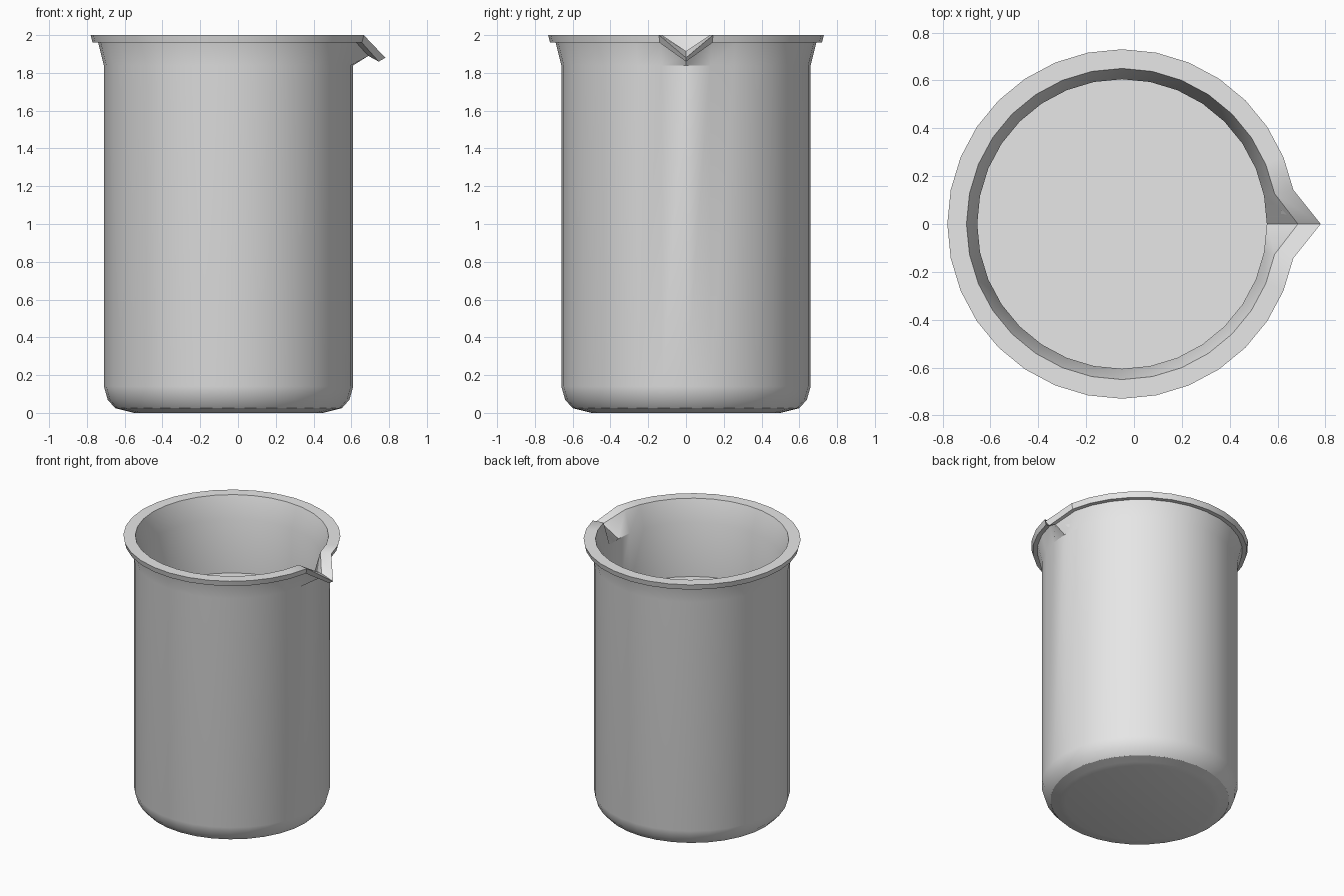
import bpy, bmesh, math
from mathutils import Vector

cube = bpy.data.objects.get("Cube")
if cube:
    bpy.data.objects.remove(cube, do_unlink=True)

SIDES = 32
CENTRE_X = -0.05

grey = bpy.data.materials.new("pale_grey")
grey.use_nodes = True
grey.diffuse_color = (0.8, 0.8, 0.8, 1)
grey.node_tree.nodes["Principled BSDF"].inputs["Base Color"].default_value = (0.8, 0.8, 0.8, 1)

# Profile from the underside, up the wall, over the rim and down to the inner surface.
# Each entry: radius, height, and the pulled-out spout point (x, z) if any.
profile = [
    (0.50, 0.0, None),
    (0.54, 0.01, None),
    (0.60, 0.025, None),
    (0.64, 0.07, None),
    (0.66, 0.14, None),
    (0.66, 1.84, None),
    (0.69, 1.96, (0.69, 1.89)),
    (0.72, 1.96, (0.745, 1.86)),
    (0.73, 2.0, (0.78, 1.88)),
    (0.65, 2.0, (0.685, 1.915)),
    (0.605, 1.84, None),
    (0.605, 1.44, None),
]


def make_ring(bm, radius, height, spout):
    ring = []
    for i in range(SIDES):
        a = math.tau * i / SIDES
        p = Vector((CENTRE_X + radius * math.cos(a), radius * math.sin(a), height))
        if i == 0 and spout:
            p = Vector((spout[0], 0, spout[1]))
        ring.append(bm.verts.new(p))
    return ring


# Beaker body with rim, spout and closed inner surface
bm = bmesh.new()
rings = [make_ring(bm, *entry) for entry in profile]
for low, high in zip(rings, rings[1:]):
    for i in range(SIDES):
        j = (i + 1) % SIDES
        bm.faces.new((low[i], low[j], high[j], high[i]))
bm.faces.new(list(reversed(rings[0])))
bm.faces.new(rings[-1])
bmesh.ops.recalc_face_normals(bm, faces=bm.faces[:])

mesh = bpy.data.meshes.new("beaker")
bm.to_mesh(mesh)
bm.free()
mesh.materials.append(grey)
beaker = bpy.data.objects.new("beaker", mesh)
bpy.context.collection.objects.link(beaker)

# Smooth walls with crisp rim edges
bpy.ops.object.select_all(action="DESELECT")
beaker.select_set(True)
bpy.context.view_layer.objects.active = beaker
bpy.ops.object.shade_smooth_by_angle(angle=math.radians(32))
